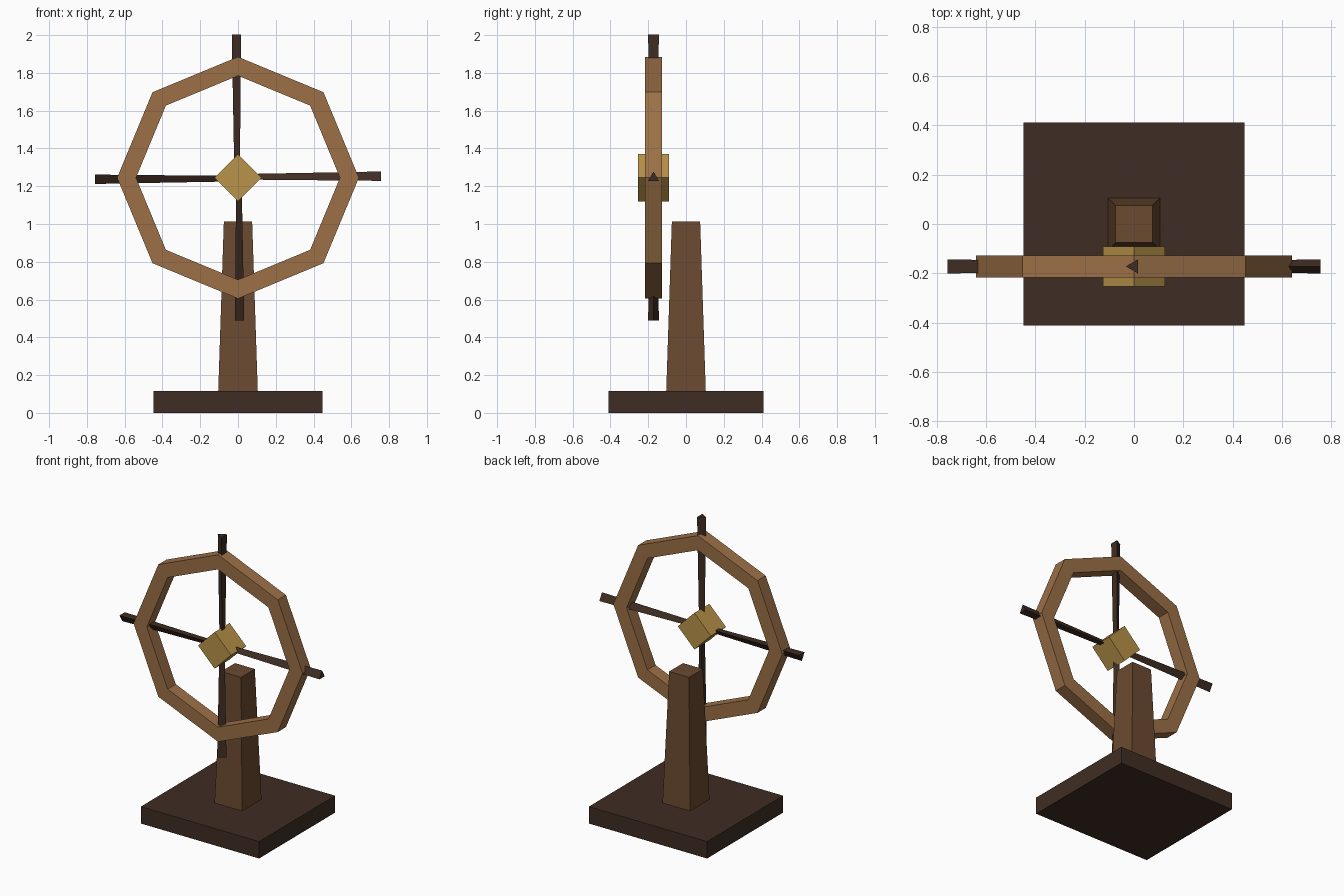
import bpy, bmesh
from math import pi, sin, cos, radians
from mathutils import Matrix, Vector

if "Cube" in bpy.data.objects:
    bpy.data.objects.remove(bpy.data.objects["Cube"])

WHEEL = Vector((0, -0.172, 1.245))


def srgb(hexa):
    vals = [int(hexa[i:i + 2], 16) / 255 for i in (0, 2, 4)]
    return [v / 12.92 if v <= 0.04045 else ((v + 0.055) / 1.055) ** 2.4 for v in vals] + [1]


def material(name, hexa):
    m = bpy.data.materials.new(name)
    m.diffuse_color = srgb(hexa)
    m.use_nodes = True
    m.node_tree.nodes["Principled BSDF"].inputs["Base Color"].default_value = m.diffuse_color
    return m


DARK = material("dark wood", "3f2d23")
BROWN = material("brown wood", "6b4a30")
TAN = material("tan wood", "9c7047")
BRASS = material("brass", "b8924a")


def finish(name, bm, mat):
    bmesh.ops.recalc_face_normals(bm, faces=bm.faces)
    me = bpy.data.meshes.new(name)
    bm.to_mesh(me)
    bm.free()
    me.materials.append(mat)
    ob = bpy.data.objects.new(name, me)
    bpy.context.collection.objects.link(ob)
    return ob


def prism(name, mat, sides, r1, r2, depth, matrix):
    """Tapered prism centred on its local z axis."""
    bm = bmesh.new()
    bmesh.ops.create_cone(bm, cap_ends=True, segments=sides, radius1=r1,
                          radius2=r2, depth=depth, matrix=matrix)
    return finish(name, bm, mat)


# Base slab
bm = bmesh.new()
bmesh.ops.create_cube(bm, size=1, matrix=Matrix.Translation((0, 0, 0.058))
                      @ Matrix.Diagonal((0.895, 0.822, 0.116, 1)))
finish("base", bm, DARK)

# Tapered square post
prism("post", BROWN, 4, 0.148, 0.106, 0.896,
      Matrix.Translation((0, 0, 0.564)) @ Matrix.Rotation(pi / 4, 4, 'Z'))

# Diamond hub
prism("hub", BRASS, 4, 0.125, 0.125, 0.163,
      Matrix.Translation(WHEEL) @ Matrix.Rotation(pi / 2, 4, 'X'))

# Eight-sided rim: a rectangular section carried round the axle
bm = bmesh.new()
section = [(0.64, -0.044), (0.64, 0.044), (0.54, 0.044), (0.54, -0.044)]
loops = [[bm.verts.new(WHEEL + Vector((r * sin(k * pi / 4), y, r * cos(k * pi / 4))))
          for r, y in section] for k in range(8)]
for k in range(8):
    a, b = loops[k], loops[(k + 1) % 8]
    for j in range(4):
        n = (j + 1) % 4
        bm.faces.new((a[j], a[n], b[n], b[j]))
finish("rim", bm, TAN)

# Four three-sided spokes, widening outwards past the rim
for k, side in enumerate(("top", "right", "bottom", "left")):
    prism("spoke_" + side, DARK, 3, 0.019, 0.033, 0.757,
          Matrix.Translation(WHEEL) @ Matrix.Rotation(k * pi / 2, 4, 'Y')
          @ Matrix.Translation((0, 0, 0.3785)) @ Matrix.Rotation(radians(90), 4, 'Z'))
